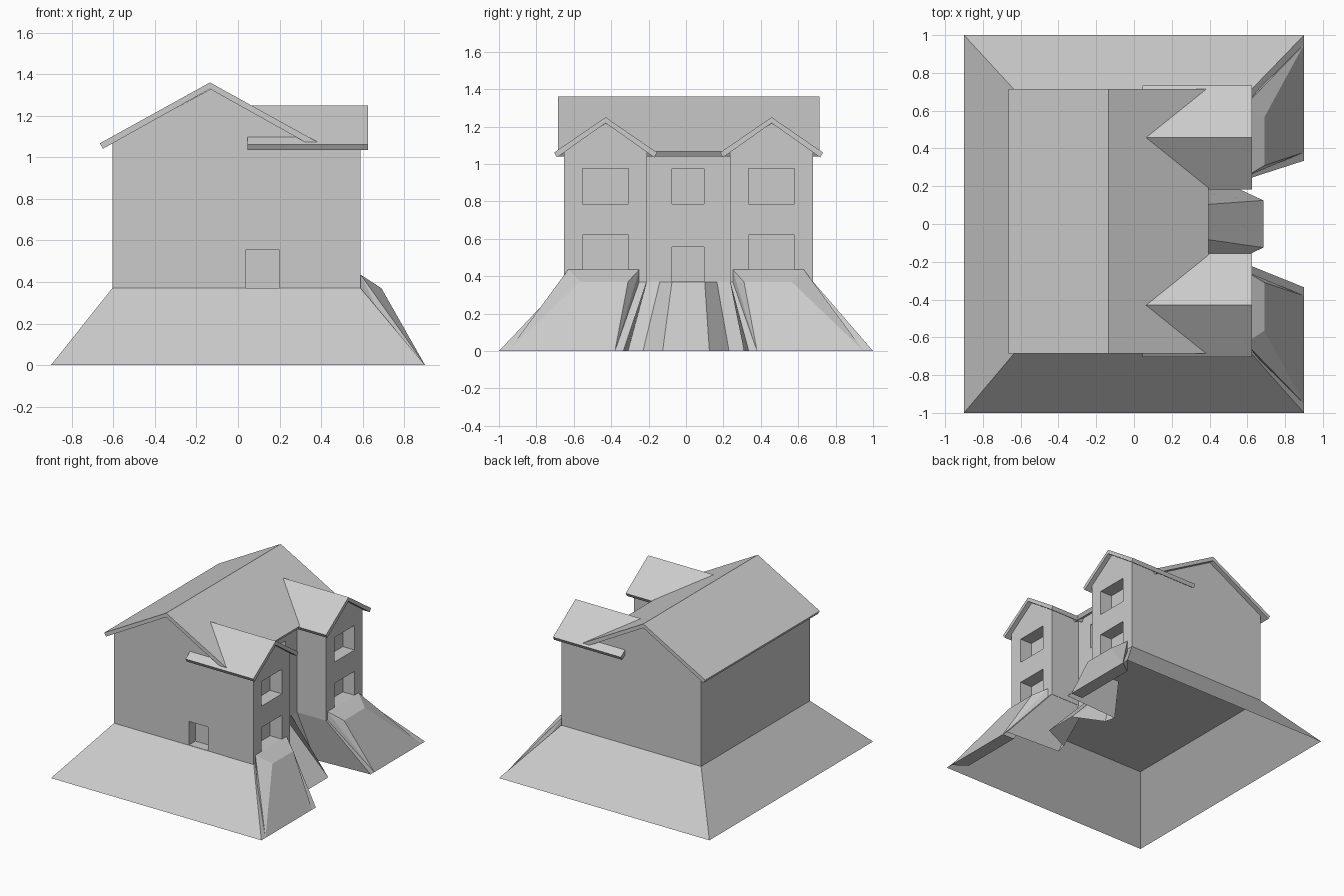
import bpy, bmesh
from mathutils import Vector

if "Cube" in bpy.data.objects:
    bpy.data.objects.remove(bpy.data.objects["Cube"])

grey = bpy.data.materials.new("light grey")
grey.diffuse_color = (0.6, 0.6, 0.6, 1)
grey.use_nodes = True
grey.node_tree.nodes["Principled BSDF"].inputs["Base Color"].default_value = grey.diffuse_color


def finish(name, bm):
    bmesh.ops.recalc_face_normals(bm, faces=bm.faces)
    me = bpy.data.meshes.new(name)
    bm.to_mesh(me)
    bm.free()
    me.materials.append(grey)
    ob = bpy.data.objects.new(name, me)
    bpy.context.collection.objects.link(ob)
    return ob


def extrude(name, profile, axis, a, b):
    """Extrude a (horizontal, z) profile along x or y from a to b."""
    bm = bmesh.new()
    place = (lambda u, z, t: (t, u, z)) if axis == 'x' else (lambda u, z, t: (u, t, z))
    f = bm.faces.new([bm.verts.new(place(u, z, a)) for u, z in profile])
    new = bmesh.ops.extrude_face_region(bm, geom=[f], use_keep_orig=True)["geom"]
    step = Vector(place(0, 0, b - a))
    bmesh.ops.translate(bm, vec=step, verts=[v for v in new if isinstance(v, bmesh.types.BMVert)])
    return finish(name, bm)


def gable(c, half, base, eave, apex):
    return [(c - half, base), (c + half, base), (c + half, eave), (c, apex), (c - half, eave)]


def roof(c, half, eave, apex, inset=0.015, drop=0.026):
    """Chevron roof profile with square-cut eaves."""
    under = apex - drop * 1.2
    return [(c - half, eave), (c, apex), (c + half, eave),
            (c + half - inset, eave - drop), (c, under), (c - half + inset, eave - drop)]


# Window and door recesses, as one hidden cutter
WINGS = (-0.43, 0.4575)
boxes = [((0.035, 0.2), (-0.7, -0.57), (0.372, 0.555)),      # side door
         ((0.24, 0.40), (-0.075, 0.095), (0.372, 0.555)),    # main door
         ((0.24, 0.40), (-0.075, 0.095), (0.785, 0.975))]    # middle window
for c in WINGS:
    for z in ((0.435, 0.62), (0.785, 0.975)):
        boxes.append(((0.49, 0.65), (c - 0.123, c + 0.123), z))
bm = bmesh.new()
for spans in boxes:
    vs = bmesh.ops.create_cube(bm, size=1)["verts"]
    for v in vs:
        v.co = [(lo + hi) / 2 + k * (hi - lo) for k, (lo, hi) in zip(v.co, spans)]
cutter = finish("opening_cutter", bm)
cutter.hide_render = True
cutter.hide_viewport = False
cutter.display_type = 'WIRE'


def cut(ob):
    m = ob.modifiers.new("openings", 'BOOLEAN')
    m.operation = 'DIFFERENCE'
    m.solver = 'EXACT'
    m.object = cutter


# Main block and roof
cut(extrude("main_walls", gable(-0.1325, 0.4725, 0.37, 1.07, 1.328), 'y', -0.65, 0.68))
extrude("main_roof", roof(-0.135, 0.53, 1.067, 1.36), 'y', -0.685, 0.715)

# Two front-facing wings with roofs and planted mounds
for n, c in enumerate(WINGS, 1):
    cut(extrude(f"wing_walls_{n}", gable(c, 0.2225, 0.37, 1.065, 1.218), 'x', 0.34, 0.59))
    extrude(f"wing_roof_{n}", roof(c, 0.275, 1.061, 1.25), 'x', 0.045, 0.625)
    s = -1 if c < 0 else 1
    bm = bmesh.new()
    for x, y1, y2, z in ((0.59, 0.25, 0.63, 0.435), (0.59, 0.25, 0.63, 0.37),
                         (0.69, 0.31, 0.565, 0.37), (0.9, 0.48, 0.85, 0),
                         (0.9, 0.38, 0.95, 0), (0.8, 0.38, 0.88, 0)):
        for y in (y1, y2):
            bm.verts.new((x, s * y, z))
    bmesh.ops.convex_hull(bm, input=bm.verts)
    bm.normal_update()
    finish(f"mound_{n}", bm)

# Sloping skirt: upper wall outline bridged to the ground outline
top = [(-0.605, -0.65), (0.59, -0.65), (0.59, -0.21), (0.34, -0.21), (0.34, -0.14), (0.34, -0.075),
       (0.34, 0.1), (0.34, 0.165), (0.34, 0.235), (0.59, 0.235), (0.59, 0.68), (-0.605, 0.68)]
low = [(-0.9, -1), (0.9, -1), (0.9, -0.335), (0.44, -0.31), (0.46, -0.23), (0.685, -0.125),
       (0.685, 0.125), (0.46, 0.23), (0.44, 0.31), (0.9, 0.335), (0.9, 1), (-0.9, 1)]
bm = bmesh.new()
tv = [bm.verts.new((x, y, 0.37)) for x, y in top]
lv = [bm.verts.new((x, y, 0)) for x, y in low]
for i in range(len(top)):
    j = (i + 1) % len(top)
    bm.faces.new((lv[i], lv[j], tv[j], tv[i]))
finish("ground_skirt", bm)
